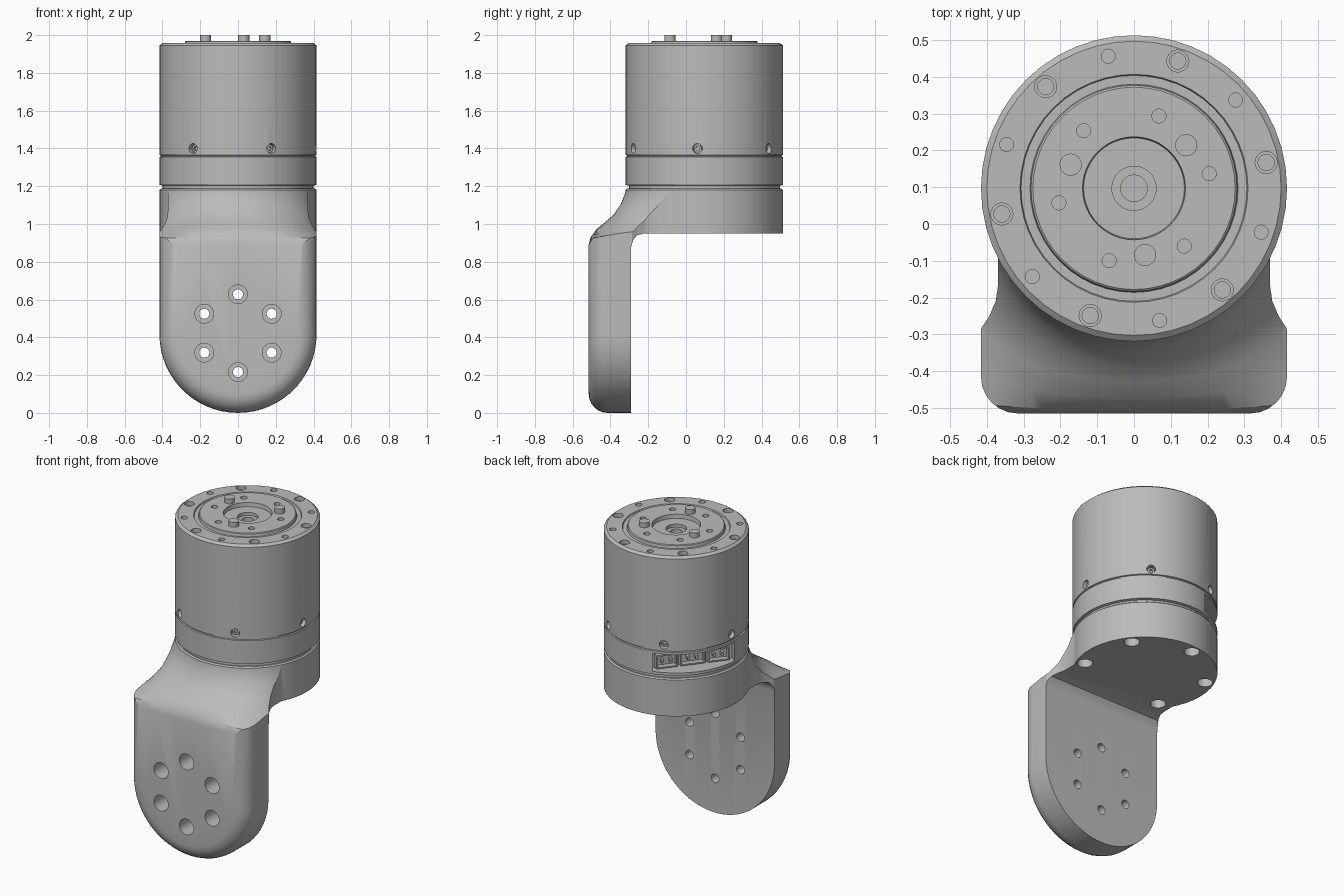
import bpy, bmesh, math
from math import sin, cos, radians, pi, sqrt
from mathutils import Vector, Matrix

if "Cube" in bpy.data.objects:
    bpy.data.objects.remove(bpy.data.objects["Cube"], do_unlink=True)

grey = bpy.data.materials.new("machined grey")
grey.use_nodes = True
grey.diffuse_color = (0.5, 0.5, 0.5, 1)
grey.node_tree.nodes["Principled BSDF"].inputs["Base Color"].default_value = grey.diffuse_color

AXIS_Y, R = 0.097, 0.416      # drive axis and housing radius
Z = Vector((0, 0, 1))


def finish(bm, name):
    bmesh.ops.recalc_face_normals(bm, faces=bm.faces)
    mesh = bpy.data.meshes.new(name)
    bm.to_mesh(mesh)
    bm.free()
    mesh.materials.append(grey)
    ob = bpy.data.objects.new(name, mesh)
    bpy.context.collection.objects.link(ob)
    return ob


def skin(rings, name, closed=False):
    """Skin equal-length loops of points, capping the ends."""
    bm = bmesh.new()
    loops = [[bm.verts.new(p) for p in ring] for ring in rings]
    pairs = list(zip(loops, loops[1:]))
    n = len(loops[0])
    for a, b in pairs:
        for i in range(n):
            j = (i + 1) % n
            bm.faces.new((a[i], a[j], b[j], b[i]))
    bm.faces.new(loops[0])
    bm.faces.new(loops[-1])
    return finish(bm, name)


def lathe(profile, name, sides=48, matrix=Matrix.Translation((0, AXIS_Y, 0))):
    """Turn (radius, height) points about the local z axis."""
    rings = [[matrix @ Vector((r * cos(2 * pi * i / sides), r * sin(2 * pi * i / sides), z))
              for i in range(sides)] for r, z in profile]
    return skin(rings, name)


def rods(items, name, sides=20):
    """Cylinders given as (centre, direction, radius, length)."""
    bm = bmesh.new()
    for c, d, r, length in items:
        m = Matrix.Translation(c) @ d.to_track_quat('Z', 'Y').to_matrix().to_4x4()
        bmesh.ops.create_cone(bm, cap_ends=True, segments=sides, radius1=r, radius2=r,
                              depth=length, matrix=m)
    return finish(bm, name)


def boolean(ob, other, op='DIFFERENCE'):
    other.hide_render = True
    mod = ob.modifiers.new("cut", 'BOOLEAN')
    mod.operation, mod.object, mod.solver = op, other, 'EXACT'
    bpy.context.view_layer.objects.active = ob
    bpy.ops.object.modifier_apply(modifier=mod.name)
    bpy.data.objects.remove(other, do_unlink=True)


def polar(radius, degrees, z):
    a = radians(degrees)
    return Vector((radius * cos(a), AXIS_Y + radius * sin(a), z))


def circle(radius, start, z, count=6):
    return [polar(radius, start + 360 * k / count, z) for k in range(count)]


# Bracket blank: U outline lofted front to back, rounded front rim, waisted neck
stations = [(-0.415 - 0.1 * cos(radians(a)), 0.316 + 0.1 * sin(radians(a))) for a in range(0, 91, 15)]
stations += [(-0.285, R), (-0.25, 0.393), (-0.21, 0.376), (-0.17, 0.37), (0.2, 0.37)]


def u_ring(y, w):
    arc = [(w * cos(radians(a)), y, R + w * sin(radians(a))) for a in range(180, 361, 6)]
    return arc + [(w, y, 1.3), (-w, y, 1.3)]


bracket = skin([u_ring(y, w) for y, w in stations], "mounting_bracket")

# Side section swept across x; the shoulder blends from the round flange to the plate
shoulder = [(0, 1.178), (0.13, 1.11), (0.33, 1.05), (0.56, 1.01), (0.79, 0.973), (0.95, 0.93), (1, 0.89)]
underside = [(-0.29, -0.1), (-0.29, 0.88), (-0.28, 0.915), (-0.26, 0.94), (-0.22, 0.951),
             (0.14, 0.951), (0.14, 1.178)]


def section(x):
    start = AXIS_Y - sqrt(max(R * R - x * x, 0)) + 0.002
    drop = 0.05 * (x / R) ** 4
    top = [(start + f * (-0.515 - start), z - drop * sin(pi * f)) for f, z in shoulder]
    return [(x, y, z) for y, z in underside + top + [(-0.56, 0.86), (-0.56, -0.1)]]


columns = 28
boolean(bracket, skin([section(-0.43 + 0.86 * i / columns) for i in range(columns + 1)], "section"),
        'INTERSECT')
boolean(bracket, lathe([(R, 0.95), (R, 1.18), (0.408, 1.187)], "flange"), 'UNION')

# Plate screw holes with counterbores, and flange holes from below
plate = [Vector((0.206 * sin(k * pi / 3), -0.4, 0.422 + 0.206 * cos(k * pi / 3))) for k in range(6)]
Y = Vector((0, 1, 0))
boolean(bracket, rods([(p - Y * 0.05, Y, 0.05, 0.2) for p in plate], "bores"))
boolean(bracket, rods([(p, Y, 0.027, 0.5) for p in plate], "holes"))
boolean(bracket, rods([(polar(0.362, 38 + 60 * k, 0.95), Z, 0.045, 0.26) for k in (0, 1, 2, 3, 5)], "sockets"))

# Drive housing with grooves, output disc and stepped centre bore
housing = lathe([
    (0.4, 1.18), (0.4, 1.203), (R, 1.207), (R, 1.355), (0.409, 1.358), (0.409, 1.363), (R, 1.366),
    (R, 1.945), (0.4, 1.958), (0.31, 1.958), (0.307, 1.95), (0.283, 1.95), (0.28, 1.966),
    (0.275, 1.97), (0.14, 1.97), (0.137, 1.945), (0.06, 1.945), (0.06, 1.925), (0.036, 1.925),
    (0.036, 1.85)], "drive_housing")

boolean(housing, rods([(p, Z, 0.03, 0.05) for p in circle(0.366, 11, 1.958)], "rim_bores"))
boolean(housing, rods([(p, Z, 0.022, 0.16) for p in circle(0.366, 11, 1.958)], "rim_holes"))
small = circle(0.366, 41, 1.95) + circle(0.208, 11, 1.95)
boolean(housing, rods([(p, Z, 0.019, 0.08) for p in small], "small_holes"))


def outward(degrees):
    return polar(1, degrees, 0) - Vector((0, AXIS_Y, 0))


side_angles = [-5 + 60 * k for k in range(6)]
boolean(housing, rods([(polar(R, a, 1.4), outward(a), 0.026, 0.08) for a in side_angles], "side_bores"))

# Connector bay on a flat chord at the back
BAY = Matrix.Translation((0, AXIS_Y, 1.282)) @ Matrix.Rotation(radians(142), 4, 'Z')


def box(name, centre, size, recess=0, rim=0.012):
    """Box in the bay frame (x outward, y along); optional recess in its outer face."""
    bm = bmesh.new()
    bmesh.ops.create_cube(bm, size=1, matrix=Matrix.Translation(centre) @ Matrix.Diagonal((*size, 1)))
    if recess:
        face = max(bm.faces, key=lambda f: f.calc_center_median().x)
        bmesh.ops.inset_region(bm, faces=[face], thickness=rim)
        inner = bmesh.ops.extrude_discrete_faces(bm, faces=[face])["faces"][0]
        bmesh.ops.translate(bm, verts=inner.verts, vec=(-recess, 0, 0))
    bm.transform(BAY)
    return finish(bm, name)


boolean(housing, box("bay", (0.395, 0, 0), (0.21, 0.49, 0.115)))
parts = [housing, bracket]
for n, (u, width) in enumerate([(-0.155, 0.13), (0, 0.15), (0.155, 0.13)]):
    parts.append(box(f"connector_{n + 1}", (0.305, u, -0.008), (0.05, width, 0.085), 0.035))
    for side in (-1, 1):
        parts.append(box(f"contact_{n + 1}", (0.305, u + side * 0.025, -0.01), (0.04, 0.016, 0.02)))

# Socket screws seated in the side bores
for a in side_angles:
    m = Matrix.Translation(polar(0.37, a, 1.4)) @ outward(a).to_track_quat('Z', 'Y').to_matrix().to_4x4()
    parts.append(lathe([(0.021, 0), (0.021, 0.024), (0.011, 0.024), (0.011, 0.01)], "side_screw", 12, m))

# Locating pins on the output disc
parts.append(rods([(p, Z, 0.03, 0.06) for p in circle(0.184, 39.5, 1.97, 3)], "output_pins", 24))

bpy.ops.object.select_all(action='DESELECT')
for ob in parts:
    ob.select_set(True)
bpy.context.view_layer.objects.active = housing
bpy.ops.object.shade_smooth_by_angle(angle=radians(28))
